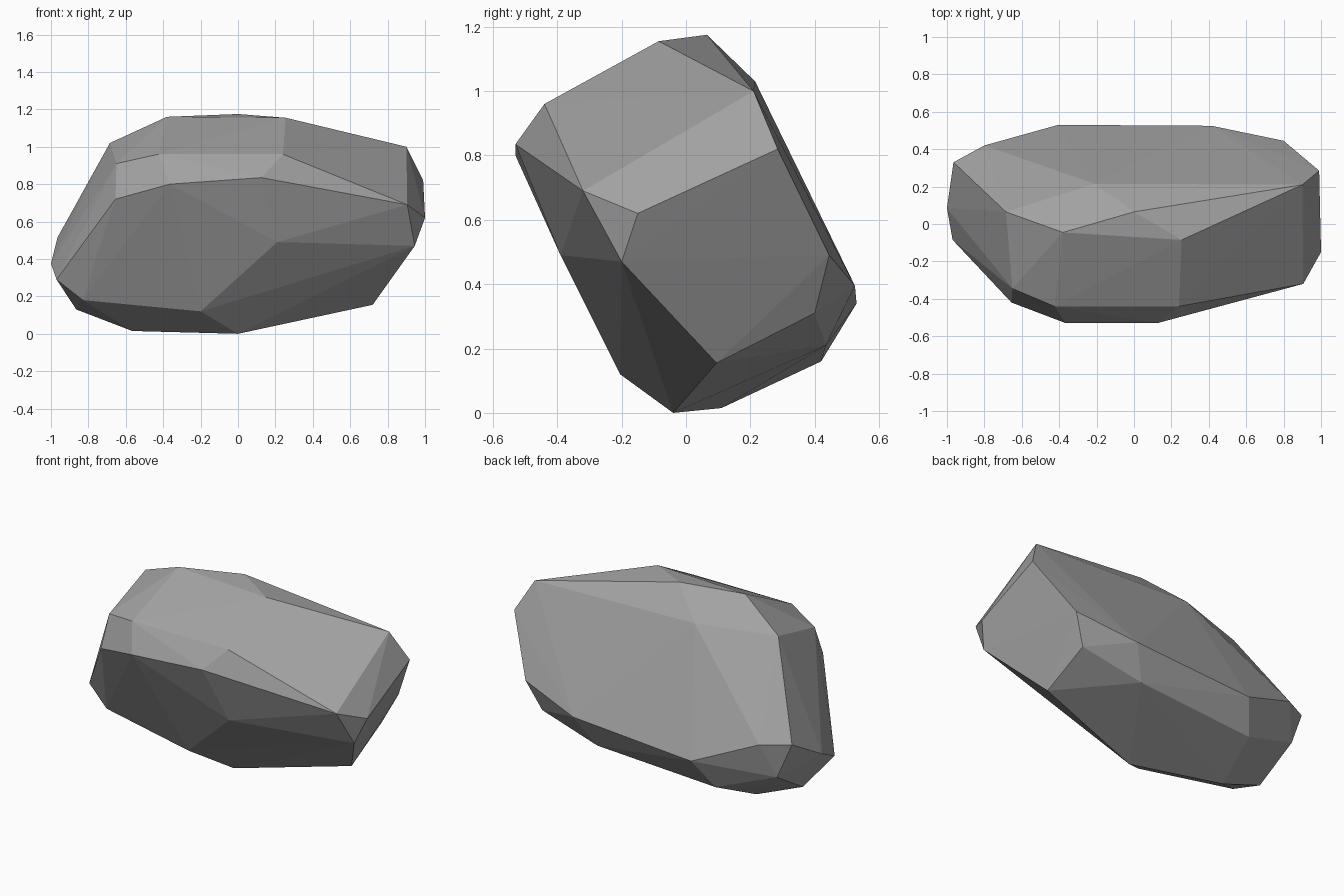
import bpy
import bmesh

# Remove the default cube only
default_cube = bpy.data.objects.get("Cube")
if default_cube:
    bpy.data.objects.remove(default_cube, do_unlink=True)


def make_material(name, colour):
    material = bpy.data.materials.new(name)
    material.use_nodes = True
    material.diffuse_color = colour
    shader = material.node_tree.nodes["Principled BSDF"]
    shader.inputs["Base Color"].default_value = colour
    shader.inputs["Roughness"].default_value = 0.9
    return material


def make_hull(name, corners, material):
    """Wrap a faceted, flat shaded skin around the given corner points."""
    bm = bmesh.new()
    for corner in corners:
        bm.verts.new(corner)
    bmesh.ops.convex_hull(bm, input=bm.verts[:], use_existing_faces=False)
    loose = [vert for vert in bm.verts if not vert.link_faces]
    bmesh.ops.delete(bm, geom=loose, context="VERTS")
    bmesh.ops.recalc_face_normals(bm, faces=bm.faces[:])
    for face in bm.faces:
        face.smooth = False
    mesh = bpy.data.meshes.new(name)
    bm.to_mesh(mesh)
    bm.free()
    mesh.materials.append(material)
    boulder = bpy.data.objects.new(name, mesh)
    bpy.context.collection.objects.link(boulder)
    return boulder


# Crown: corners of the upper facets
crown = [
    (-.685, .065, 1.02), (-.38, -.045, 1.16), (0, .065, 1.175),
    (.255, -.085, 1.155), (.9, .21, 1), (-.21, .215, 1.03),
]

# Brow: the chamfer between crown and front face
brow = [
    (-.65, -.345, .91), (-.425, -.44, .96), (.24, -.44, .96),
    (.905, -.32, .69), (.125, -.53, .835), (-.365, -.53, .8),
    (-.655, -.42, .72),
]

# Front face, leaning back toward the ground
front = [
    (.21, -.39, .49), (-.2, -.205, .12), (-.83, -.115, .18),
]

# Blunt ends on either side
ends = [
    (.99, .285, .82), (1, -.15, .62), (.945, -.2, .47),
    (-.97, -.085, .29), (-1, .085, .375), (-.965, .33, .515),
]

# Back face and the bevel below it
back = [
    (.8, .445, .49), (.415, .525, .395), (-.405, .53, .34),
    (-.8, .42, .505), (-.875, .35, .295), (.715, .4, .31),
    (.31, .435, .21), (-.5, .42, .16),
]

# Underside that touches the ground
underside = [
    (.72, .095, .155), (0, -.04, 0), (-.565, .11, .015), (-.865, .08, .13),
]

stone_grey = make_material("stone grey", (.36, .36, .36, 1))
make_hull("boulder", crown + brow + front + ends + back + underside, stone_grey)
